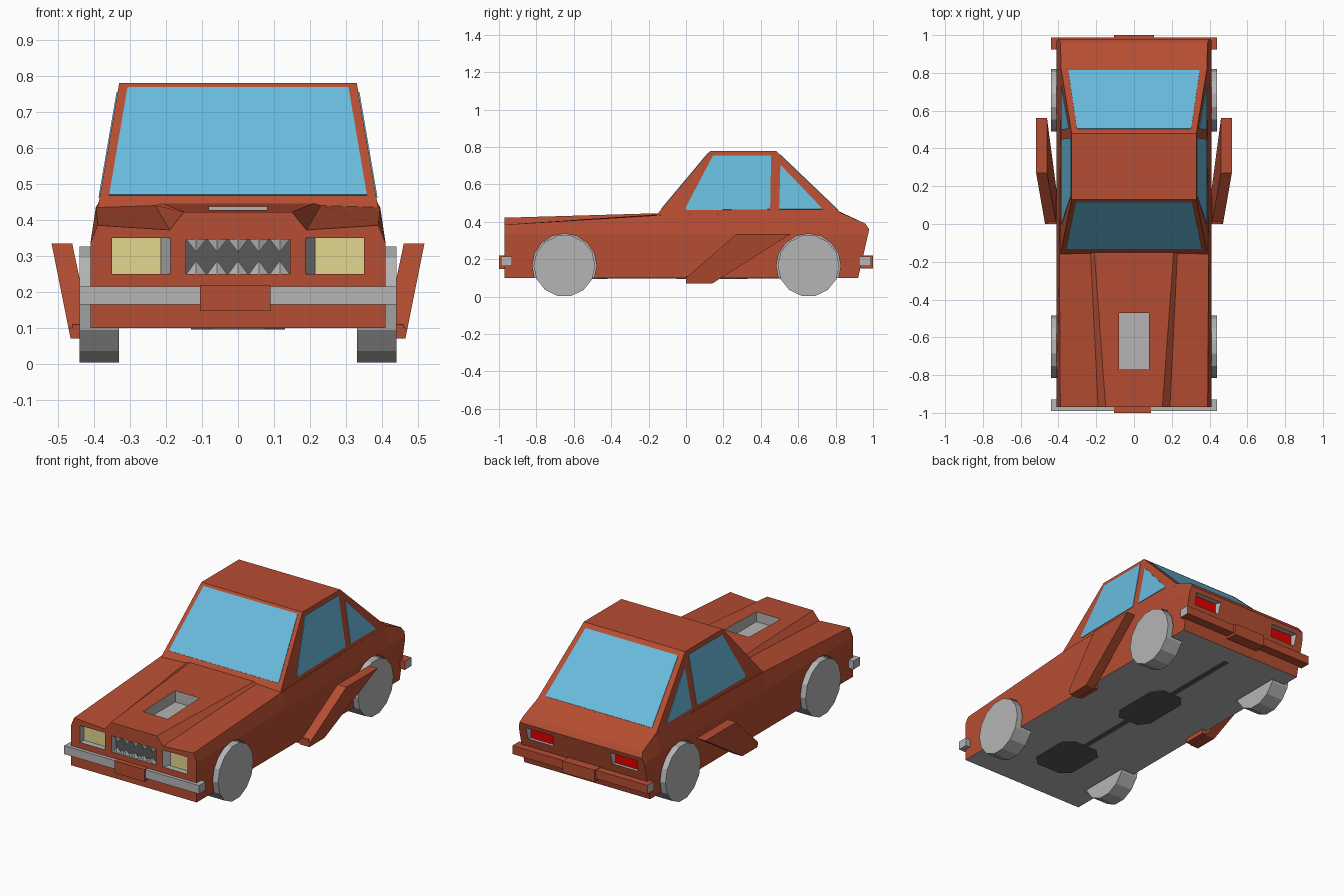
import bpy, bmesh, math
from mathutils import Vector, Matrix
from mathutils.geometry import normal

if "Cube" in bpy.data.objects:
    bpy.data.objects.remove(bpy.data.objects["Cube"])


def material(name, rgb):
    m = bpy.data.materials.new(name)
    m.diffuse_color = (*rgb, 1)
    m.use_nodes = True
    m.node_tree.nodes["Principled BSDF"].inputs["Base Color"].default_value = m.diffuse_color
    return m


PAINT = material("rust red paint", (0.47, 0.075, 0.032))
GREY = material("metal grey", (0.46, 0.46, 0.46))
DARK = material("dark metal", (0.10, 0.10, 0.10))
GLASS = material("blue glass", (0.14, 0.50, 0.73))
LAMP = material("pale yellow lamp", (0.75, 0.68, 0.27))
TAIL = material("red lamp", (0.75, 0.0, 0.0))


def finish(name, bm, *mats):
    bmesh.ops.recalc_face_normals(bm, faces=bm.faces[:])
    me = bpy.data.meshes.new(name)
    bm.to_mesh(me)
    bm.free()
    for m in mats:
        me.materials.append(m)
    ob = bpy.data.objects.new(name, me)
    bpy.context.collection.objects.link(ob)
    return ob


def hulls(name, groups, *mats):
    """One object made of several convex solids."""
    bm = bmesh.new()
    for pts in groups:
        vs = [bm.verts.new(p) for p in pts]
        bmesh.ops.convex_hull(bm, input=vs)
    bmesh.ops.dissolve_limit(bm, angle_limit=0.01, verts=bm.verts[:], edges=bm.edges[:])
    return finish(name, bm, *mats)


def box(x0, x1, y0, y1, z0, z1):
    return [(x, y, z) for x in (x0, x1) for y in (y0, y1) for z in (z0, z1)]


def plate(pts, t=0.003):
    """Thin pane on both sides of a flat outline."""
    pts = [Vector(p) for p in pts]
    n = normal(pts[:3]) * t
    return [p + n for p in pts] + [p - n for p in pts]


def flip(pts, s):
    return [(p[0] * s, p[1], p[2]) for p in pts]


def disc(name, s, y, r, x0, x1, mat, sides):
    bm = bmesh.new()
    rot = Matrix.Translation((s * (x0 + x1) / 2, y, 0.165)) @ Matrix.Rotation(math.pi / 2, 4, 'Y')
    bmesh.ops.create_cone(bm, cap_ends=True, segments=sides, radius1=r, radius2=r,
                          depth=x1 - x0, matrix=rot)
    return finish(name, bm, mat)


def cut(target, cutter):
    mod = target.modifiers.new("cut", 'BOOLEAN')
    mod.operation, mod.solver, mod.object = 'DIFFERENCE', 'EXACT', cutter
    mod.material_mode = 'TRANSFER'
    bpy.context.view_layer.objects.active = target
    bpy.ops.object.modifier_apply(modifier=mod.name)
    bpy.data.objects.remove(cutter)


# lower body: cross-sections (y, slant, crease z, shoulder, bulge base, bulge top)
sections = [
    (-0.97, 0, 0.335, (0.39, 0.385), (0.19, 0.372), (0.15, 0.422)),
    (-0.15, 0, 0.335, (0.395, 0.435), (0.23, 0.440), (0.21, 0.446)),
    (0.82, 0, 0.335, (0.385, 0.452), (0.20, 0.454), (0.15, 0.455)),
    (0.96, 0.23, 0.335, (0.39, 0.390), (0.20, 0.390), (0.15, 0.390)),
    (0.98, 0.23, 0.320, (0.40, 0.360), (0.20, 0.360), (0.15, 0.360)),
]
bm = bmesh.new()
rings = []
for y, slant, crease, *top in sections:
    half = [(0.41, 0.10), (0.41, crease)] + top
    ring = half + [(-x, z) for x, z in reversed(half)]
    rings.append([bm.verts.new((x, y - slant * (top[2][1] - z), z)) for x, z in ring])
for a, b in zip(rings, rings[1:]):
    for i in range(len(a)):
        j = (i + 1) % len(a)
        bm.faces.new((a[i], a[j], b[j], b[i]))
bm.faces.new(rings[0])
bm.faces.new(rings[-1])
for f in bm.faces:  # grey floor pan
    f.material_index = int(all(v.co.z < 0.11 for v in f.verts))
body = finish("lower_body", bm, PAINT, GREY)

# wheels, arches, lamps and side fins
for s, side in ((1, "right"), (-1, "left")):
    for y, end in ((-0.65, "front"), (0.655, "rear")):
        cut(body, disc("arch_cutter", s, y, 0.172, 0.32, 0.50, GREY, 16))
        disc(f"{end}_{side}_wheel", s, y, 0.165, 0.33, 0.44, GREY, 14)

    pocket = [(x, -1.0, z) for x in (0.17, 0.35) for z in (0.25, 0.35)]
    pocket += [(x, -0.92, z) for x in (0.215, 0.35) for z in (0.25, 0.35)]
    cut(body, hulls("headlight_cutter", [flip(pocket, s)], GREY))
    hulls(f"{side}_headlight", [flip(box(0.214, 0.352, -0.935, -0.915, 0.248, 0.352), s)], LAMP)

    pocket = [(x, 1.0, z) for x in (0.18, 0.37) for z in (0.265, 0.335)]
    pocket += [(x, 0.93, z) for x in (0.20, 0.35) for z in (0.265, 0.335)]
    cut(body, hulls("tail_cutter", [flip(pocket, s)], GREY))
    hulls(f"{side}_tail_light", [flip(box(0.195, 0.355, 0.925, 0.94, 0.263, 0.337), s)], TAIL)

    # fin leans outward as it rises
    outline = [(0, 0.07), (0, 0.10), (0.27, 0.335), (0.56, 0.335), (0.14, 0.07)]
    fin = [(0.405 + (z - 0.07) * 0.21, y, z) for y, z in outline]
    fin += [(0.465 + (z - 0.07) * 0.20, y, z) for y, z in outline]
    hulls(f"{side}_side_fin", [flip(fin, s), flip(box(0.38, 0.46, 0, 0.14, 0.075, 0.11), s)], PAINT)

# bonnet scoop and grille openings
cut(body, hulls("scoop_cutter", [box(-0.08, 0.08, -0.77, -0.47, 0.37, 0.5)], GREY))
cut(body, hulls("grille_cutter", [box(-0.145, 0.145, -1.0, -0.92, 0.25, 0.345)], GREY))
hulls("grille_back", [box(-0.147, 0.147, -0.93, -0.915, 0.248, 0.347)], DARK)

# jagged grille teeth, two rows
teeth = []
w = 0.29 / 5
for i in range(5):
    x = -0.145 + i * w
    for z, tip in ((0.348, 0.310), (0.247, 0.287)):
        teeth.append([(x, -0.955, z), (x + w, -0.955, z), (x + w / 2, -0.968, z),
                      (x + w / 2, -0.93, z), (x + w / 2, -0.962, tip)])
hulls("grille_teeth", teeth, GREY)

# cabin shell
hulls("cabin", [[(s * x, y, z) for s in (1, -1) for x, y, z in
                 ((0.39, -0.163, 0.43), (0.39, 0.846, 0.43), (0.33, 0.13, 0.78), (0.33, 0.48, 0.78))]], PAINT)


# window panes lying on the cabin planes
def front_y(z): return -0.163 + (z - 0.43) * 0.293 / 0.35
def rear_y(z): return 0.846 - (z - 0.43) * 0.366 / 0.35
def side_x(z): return 0.39 - (z - 0.43) * 0.06 / 0.35


def end_pane(name, fy, lo, hi):
    (xl, zl), (xh, zh) = lo, hi
    hulls(name, [plate([(-xl, fy(zl), zl), (xl, fy(zl), zl), (xh, fy(zh), zh), (-xh, fy(zh), zh)])], GLASS)


end_pane("windscreen", front_y, (0.358, 0.468), (0.307, 0.767))
end_pane("rear_window", rear_y, (0.348, 0.462), (0.302, 0.758))
door = [(0.0, 0.462), (0.45, 0.467), (0.455, 0.755), (0.145, 0.755), (0.0, 0.48)]
quarter = [(0.498, 0.467), (0.73, 0.467), (0.715, 0.485), (0.505, 0.705)]
for s, side in ((1, "right"), (-1, "left")):
    hulls(f"{side}_side_windows",
          [plate([(s * side_x(z), y, z) for y, z in o]) for o in (door, quarter)], GLASS)

# bumpers with centre plates
hulls("front_bumper", [box(-0.44, 0.44, -0.99, -0.93, 0.165, 0.215)], GREY)
rear = hulls("rear_bumper", [box(-0.44, 0.44, 0.925, 0.988, 0.165, 0.215)], PAINT, GREY)
for p in rear.data.polygons:  # grey end faces
    p.material_index = int(abs(p.normal.x) > 0.9)
hulls("front_plate", [box(-0.105, 0.09, -1.0, -0.97, 0.147, 0.219)], PAINT)
hulls("rear_plate", [box(-0.105, 0.105, 0.93, 1.0, 0.15, 0.219)], PAINT)


# dark engine pan, silencer and pipe shown on the floor
def pan(y, w, l):
    return plate([(a * w, y + b * l, 0.098) for a, b in
                  ((0.6, -1), (1, -0.7), (1, 0.7), (0.6, 1), (-0.6, 1), (-1, 0.7), (-1, -0.7), (-0.6, -1))])


hulls("underside_exhaust", [pan(-0.58, 0.13, 0.16), pan(0.14, 0.11, 0.19),
                            box(-0.015, 0.015, -0.45, 0.80, 0.096, 0.101)], DARK)
